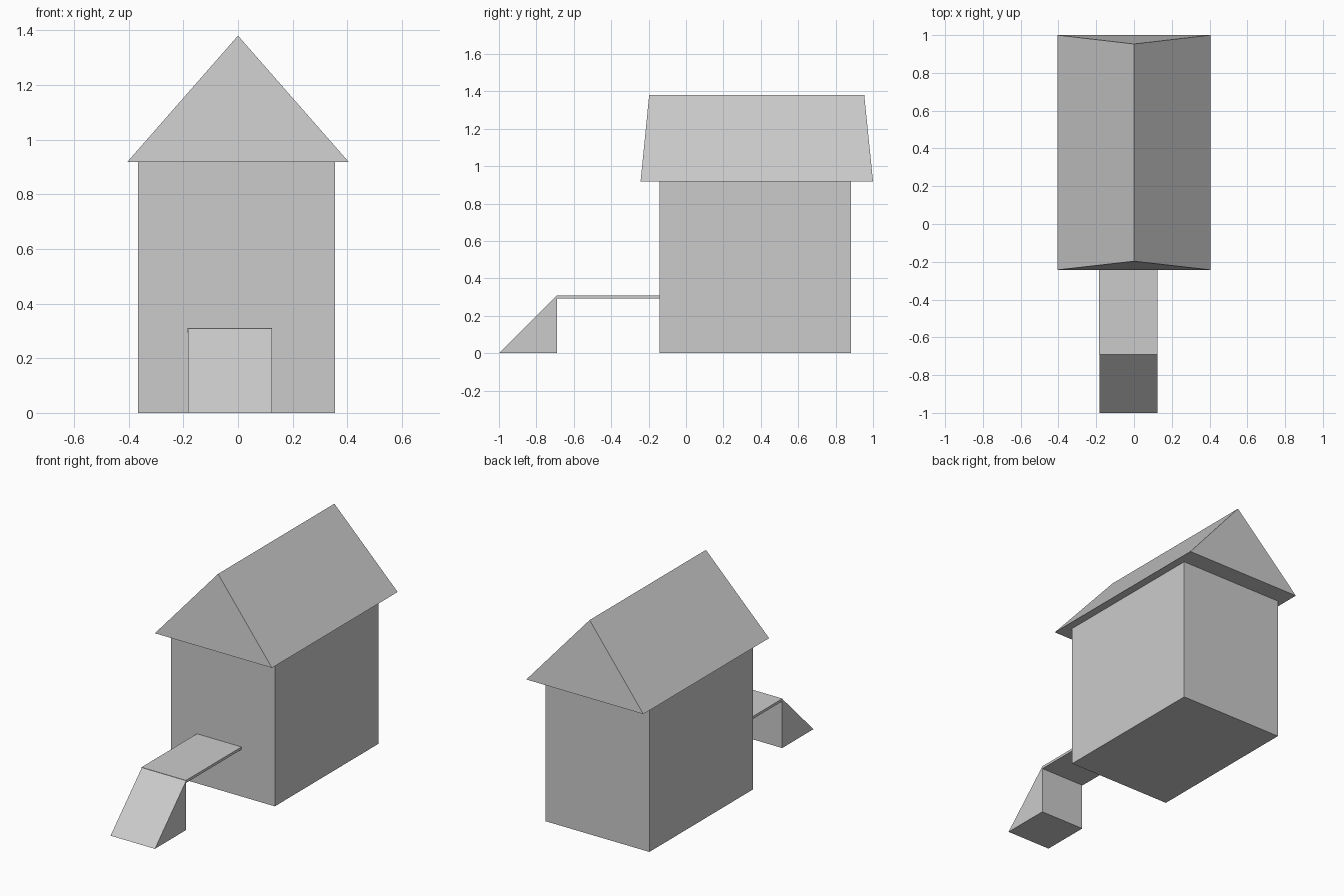
import bpy
import bmesh

if "Cube" in bpy.data.objects:
    bpy.data.objects.remove(bpy.data.objects["Cube"])


def make_object(name, bm):
    bmesh.ops.recalc_face_normals(bm, faces=bm.faces)
    mesh = bpy.data.meshes.new(name)
    bm.to_mesh(mesh)
    bm.free()
    obj = bpy.data.objects.new(name, mesh)
    bpy.context.collection.objects.link(obj)
    return obj


def box(name, x, y, z):
    bm = bmesh.new()
    bmesh.ops.create_cube(bm, size=1)
    for v in bm.verts:
        v.co = [r[0] if c < 0 else r[1] for c, r in zip(v.co, (x, y, z))]
    return make_object(name, bm)


def prism(name, front, back):
    """Join two matching end profiles into a closed solid."""
    bm = bmesh.new()
    a = [bm.verts.new(p) for p in front]
    b = [bm.verts.new(p) for p in back]
    bm.faces.new(a)
    bm.faces.new(b)
    for i in range(len(a)):
        j = (i + 1) % len(a)
        bm.faces.new((a[i], a[j], b[j], b[i]))
    return make_object(name, bm)


# House body
box("house_walls", (-0.365, 0.355), (-0.143, 0.883), (0, 0.918))


# Gabled roof, with end faces leaning slightly inward
def gable(y_eave, y_ridge):
    return [(-0.405, y_eave, 0.918), (0.405, y_eave, 0.918), (0, y_ridge, 1.38)]


prism("roof", gable(-0.243, -0.197), gable(1.0, 0.953))

# Walkway plank up to the house
box("walkway", (-0.184, 0.124), (-0.691, -0.143), (0.294, 0.31))


# Sloped wedge leading up to the walkway
def ramp_side(x):
    return [(x, -1.0, 0), (x, -0.691, 0), (x, -0.691, 0.308)]


prism("ramp", ramp_side(-0.182), ramp_side(0.125))
